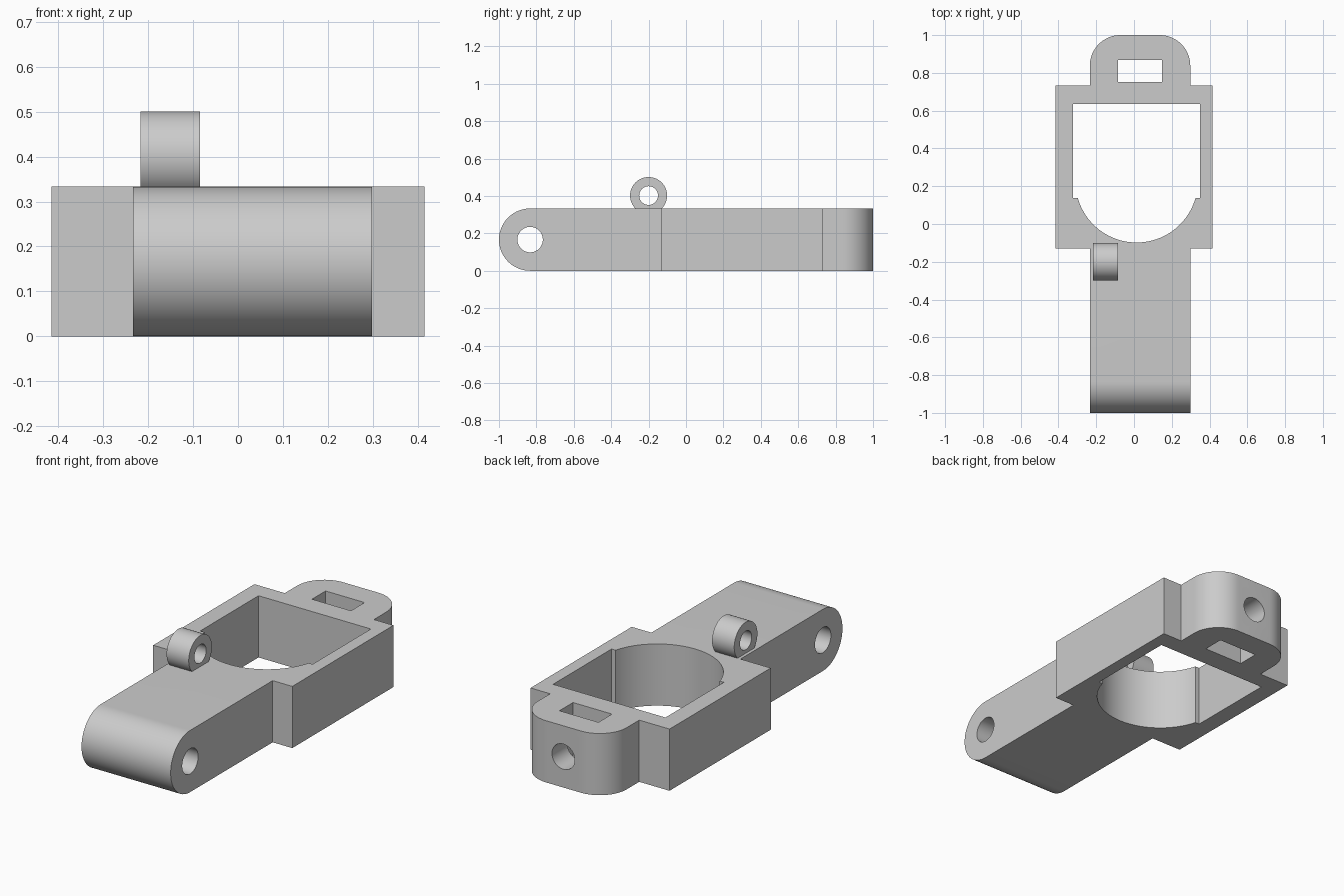
import bpy, bmesh
from math import pi, sin, cos, radians

HEIGHT = 0.333
MID = HEIGHT / 2
LEFT, RIGHT = -0.234, 0.298          # width shared by arm and tab
CENTRE = (LEFT + RIGHT) / 2

if "Cube" in bpy.data.objects:
    bpy.data.objects.remove(bpy.data.objects["Cube"], do_unlink=True)

grey = bpy.data.materials.new("plain grey")
grey.use_nodes = True
grey.diffuse_color = (0.6, 0.6, 0.6, 1)
grey.node_tree.nodes["Principled BSDF"].inputs["Base Color"].default_value = (0.6, 0.6, 0.6, 1)


def arc(cx, cy, r, start, end, n):
    """Points along an arc, angles in degrees."""
    steps = [radians(start + (end - start) * i / n) for i in range(n + 1)]
    return [(cx + r * cos(a), cy + r * sin(a)) for a in steps]


def circle(cx, cy, r, n=64):
    return arc(cx, cy, r, 0, 360, n)[:-1]


def rect(x0, x1, y0, y1):
    return [(x0, y0), (x1, y0), (x1, y1), (x0, y1)]


def prism(name, outline, axis, lo, hi):
    """Extrude a closed outline along an axis: x uses (y, z), y uses (x, z), z uses (x, y)."""
    place = {"x": lambda u, v, w: (w, u, v),
             "y": lambda u, v, w: (u, w, v),
             "z": lambda u, v, w: (u, v, w)}[axis]
    bm = bmesh.new()
    a = [bm.verts.new(place(u, v, lo)) for u, v in outline]
    b = [bm.verts.new(place(u, v, hi)) for u, v in outline]
    bm.faces.new(a)
    bm.faces.new(b)
    for i in range(len(a)):
        j = (i + 1) % len(a)
        bm.faces.new((a[i], a[j], b[j], b[i]))
    bmesh.ops.recalc_face_normals(bm, faces=bm.faces)
    mesh = bpy.data.meshes.new(name)
    bm.to_mesh(mesh)
    bm.free()
    mesh.materials.append(grey)
    obj = bpy.data.objects.new(name, mesh)
    bpy.context.collection.objects.link(obj)
    return obj


def combine(target, tool, operation):
    """Apply a boolean and discard the tool."""
    mod = target.modifiers.new(operation.lower(), "BOOLEAN")
    mod.operation = operation
    mod.solver = "EXACT"
    mod.object = tool
    bpy.context.view_layer.objects.active = target
    bpy.ops.object.modifier_apply(modifier=mod.name)
    bpy.data.objects.remove(tool, do_unlink=True)


# Frame with the round-cornered strap tab at the back
R = 0.162
outline = [(-0.415, -0.13), (0.415, -0.13), (0.415, 0.733), (RIGHT, 0.733)]
outline += arc(RIGHT - R, 1 - R, R, 0, 90, 16)
outline += arc(LEFT + R, 1 - R, R, 90, 180, 16)
outline += [(LEFT, 0.733), (-0.415, 0.733)]
body = prism("holder_body", outline, "z", 0, HEIGHT)

# Arm with a rounded front end
arm_side = arc(-1 + MID, MID, MID, 90, 270, 40) + [(-0.115, 0), (-0.115, HEIGHT)]
combine(body, prism("arm", arm_side, "x", LEFT, RIGHT), "UNION")

# Small ring lug standing on the arm
combine(body, prism("ring_lug", circle(-0.2, 0.402, 0.099), "x", -0.217, -0.085), "UNION")

# Openings: square and round frame window, tab slot, and pin holes
cuts = [
    ("window", rect(-0.322, 0.349, 0.137, 0.635), "z", -0.1, 0.6),
    ("round_window", circle(0.014, 0.226, 0.324, 96), "z", -0.1, 0.6),
    ("tab_slot", rect(-0.085, 0.148, 0.752, 0.868), "z", -0.1, 0.6),
    ("tab_hole", circle(CENTRE, MID, 0.068), "y", 0.81, 1.1),
    ("arm_hole", circle(-1 + MID, MID, 0.068), "x", -1, 1),
    ("lug_hole", circle(-0.2, 0.402, 0.05), "x", -1, 1),
]
for cut in cuts:
    combine(body, prism(*cut), "DIFFERENCE")

# Smooth the curved walls, keep the edges crisp
bpy.ops.object.select_all(action="DESELECT")
body.select_set(True)
bpy.context.view_layer.objects.active = body
bpy.ops.object.shade_smooth_by_angle(angle=radians(25))
